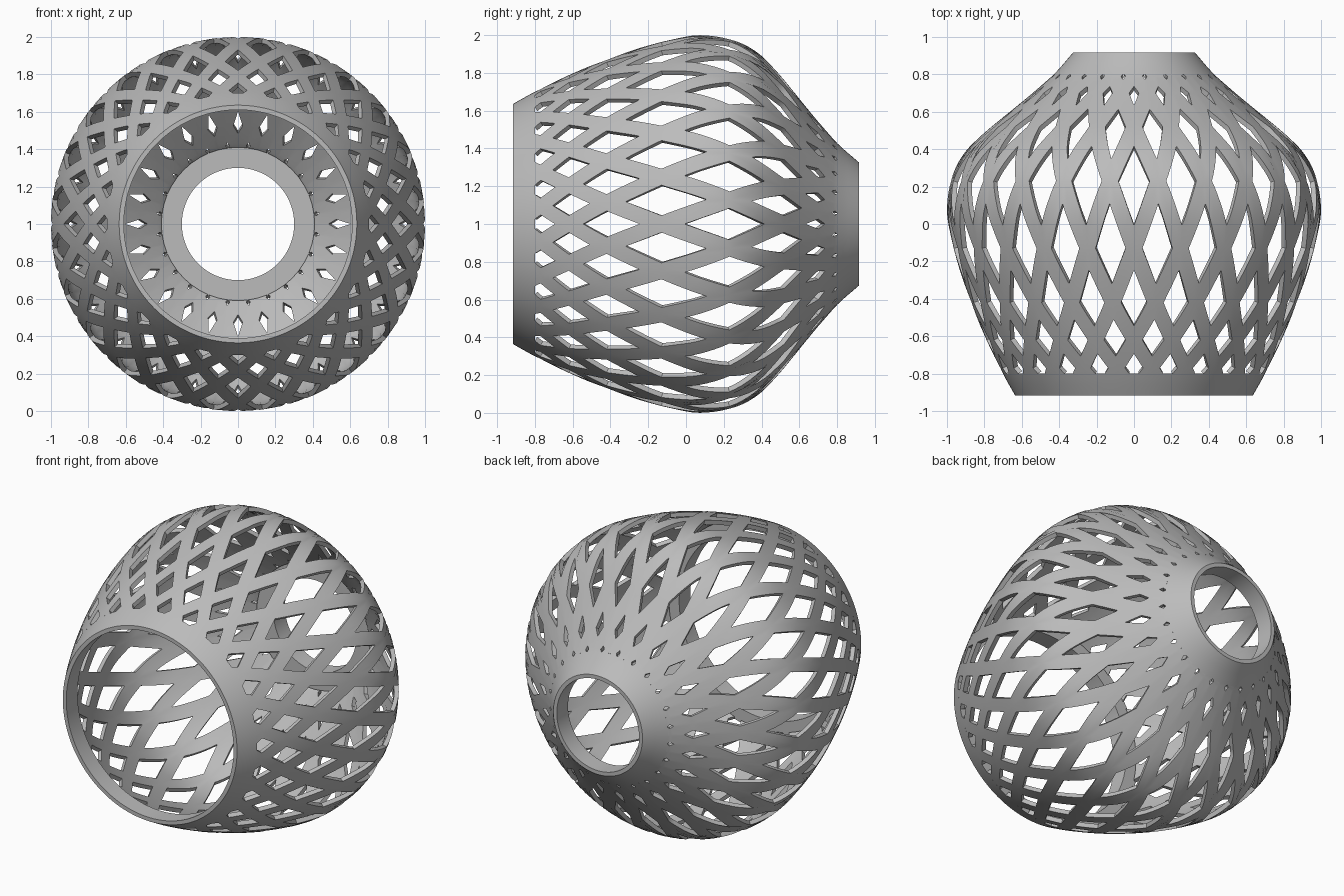
import bpy, bmesh
from math import sin, cos, pi, radians

if "Cube" in bpy.data.objects:
    bpy.data.objects.remove(bpy.data.objects["Cube"], do_unlink=True)

STRIPS = 24            # strips in each winding direction
HALF = pi / STRIPS     # half the angle between neighbouring openings
STRIP_W = 0.09
WALL = 0.027
EDGE = 0.8             # lattice runs between -EDGE and EDGE
END = 0.917

# Outer radius along the axis, and axial position of each row of openings
RADII = [(-1.02, 0.575), (-END, 0.635), (-0.8, 0.70), (-0.6, 0.797), (-0.4, 0.878),
         (-0.2, 0.945), (0, 0.992), (0.08, 1.0), (0.2, 0.988), (0.3, 0.955),
         (0.4, 0.89), (0.5, 0.785), (0.6, 0.662), (0.7, 0.542), (0.8, 0.428),
         (END, 0.325)]
ROWS = list(enumerate([-1.0, -0.89, -0.77, -0.62, -0.42, -0.13, 0.23,
                       0.52, 0.70, 0.79, 0.84, 0.87]))


def smooth(pts, x):
    """Smooth interpolation through a list of (x, value) pairs."""
    last = len(pts) - 1
    i = max(j for j in range(last) if j == 0 or pts[j][0] <= x)

    def slope(j):
        a, b = pts[max(j - 1, 0)], pts[min(j + 1, last)]
        return (b[1] - a[1]) / (b[0] - a[0])

    (x0, v0), (x1, v1) = pts[i], pts[i + 1]
    d = x1 - x0
    s = (x - x0) / d
    a, b = slope(i) * d, slope(i + 1) * d
    return v0 + s * (a + s * (3 * (v1 - v0) - 2 * a - b + s * (a + b - 2 * (v1 - v0))))


def radius(y):
    return smooth(RADII, y)


def on_axis(r, angle, y):
    return (r * sin(angle), y, 1 + r * cos(angle))


def opening(t):
    """Share of a cell left open between strips of constant width."""
    return max(0.06, 1 - STRIP_W / (2 * HALF * radius(smooth(ROWS, t))))


grey = bpy.data.materials.new("grey")
grey.use_nodes = True
colour = (0.5, 0.5, 0.5, 1)
grey.diffuse_color = colour
bsdf = next(n for n in grey.node_tree.nodes if n.type == "BSDF_PRINCIPLED")
bsdf.inputs["Base Color"].default_value = colour


def finish(bm, name):
    mesh = bpy.data.meshes.new(name)
    bm.to_mesh(mesh)
    bm.free()
    mesh.materials.append(grey)
    ob = bpy.data.objects.new(name, mesh)
    bpy.context.collection.objects.link(ob)
    bpy.ops.object.select_all(action="DESELECT")
    bpy.context.view_layer.objects.active = ob
    ob.select_set(True)
    return ob


# Lattice shell: diamond frames laid out in staggered rows
bm = bmesh.new()
corners = [(1, 0), (0, 1), (-1, 0), (0, -1)]
STEPS = 6
outline = []
for (p0, q0), (p1, q1) in zip(corners, corners[1:] + corners[:1]):
    for s in range(STEPS):
        f = s / STEPS
        outline.append((p0 + (p1 - p0) * f, q0 + (q1 - q0) * f))

for row in range(1, len(ROWS) - 1):
    for k in range(STRIPS):
        centre = (2 * k + row % 2) * HALF
        inner, outer = [], []
        for p, q in outline:
            h = opening(row + q * opening(row))
            for ring, size in ((inner, h), (outer, 1)):
                y = smooth(ROWS, row + q * size)
                ring.append(bm.verts.new(on_axis(radius(y), centre + p * size * HALF, y)))
        for i in range(len(outline)):
            j = (i + 1) % len(outline)
            bm.faces.new((inner[i], outer[i], outer[j], inner[j]))
bmesh.ops.remove_doubles(bm, verts=bm.verts, dist=0.0005)
for side in (-1, 1):
    bmesh.ops.bisect_plane(bm, geom=bm.verts[:] + bm.edges[:] + bm.faces[:],
                           plane_co=(0, side * EDGE, 0), plane_no=(0, side, 0),
                           clear_outer=True)
lattice = finish(bm, "lattice_shell")
solid = lattice.modifiers.new("wall", "SOLIDIFY")
solid.thickness = WALL
solid.offset = -1
# Applied first so that the cut edges of the strips stay sharp
bpy.ops.object.modifier_apply(modifier=solid.name)
bpy.ops.object.shade_smooth_by_angle(angle=radians(35))


# Solid rims at both ends, each with a straight bore
def rim(name, y0, y1, bore):
    bm = bmesh.new()
    n, turns = 4, STRIPS * 6
    ys = [y0 + (y1 - y0) * i / n for i in range(n + 1)]
    profile = [(radius(y), y) for y in ys] + [(bore, y1), (bore, y0)]
    rings = [[bm.verts.new(on_axis(r, 2 * pi * k / turns, y)) for r, y in profile]
             for k in range(turns)]
    for k in range(turns):
        a, b = rings[k], rings[(k + 1) % turns]
        for i in range(len(profile)):
            j = (i + 1) % len(profile)
            bm.faces.new((a[i], b[i], b[j], a[j]))
    bmesh.ops.recalc_face_normals(bm, faces=bm.faces)
    finish(bm, name)
    bpy.ops.object.shade_smooth_by_angle(angle=radians(35))


rim("front_rim", -END, -EDGE, 0.61)
rim("back_rim", EDGE, END, 0.3)
